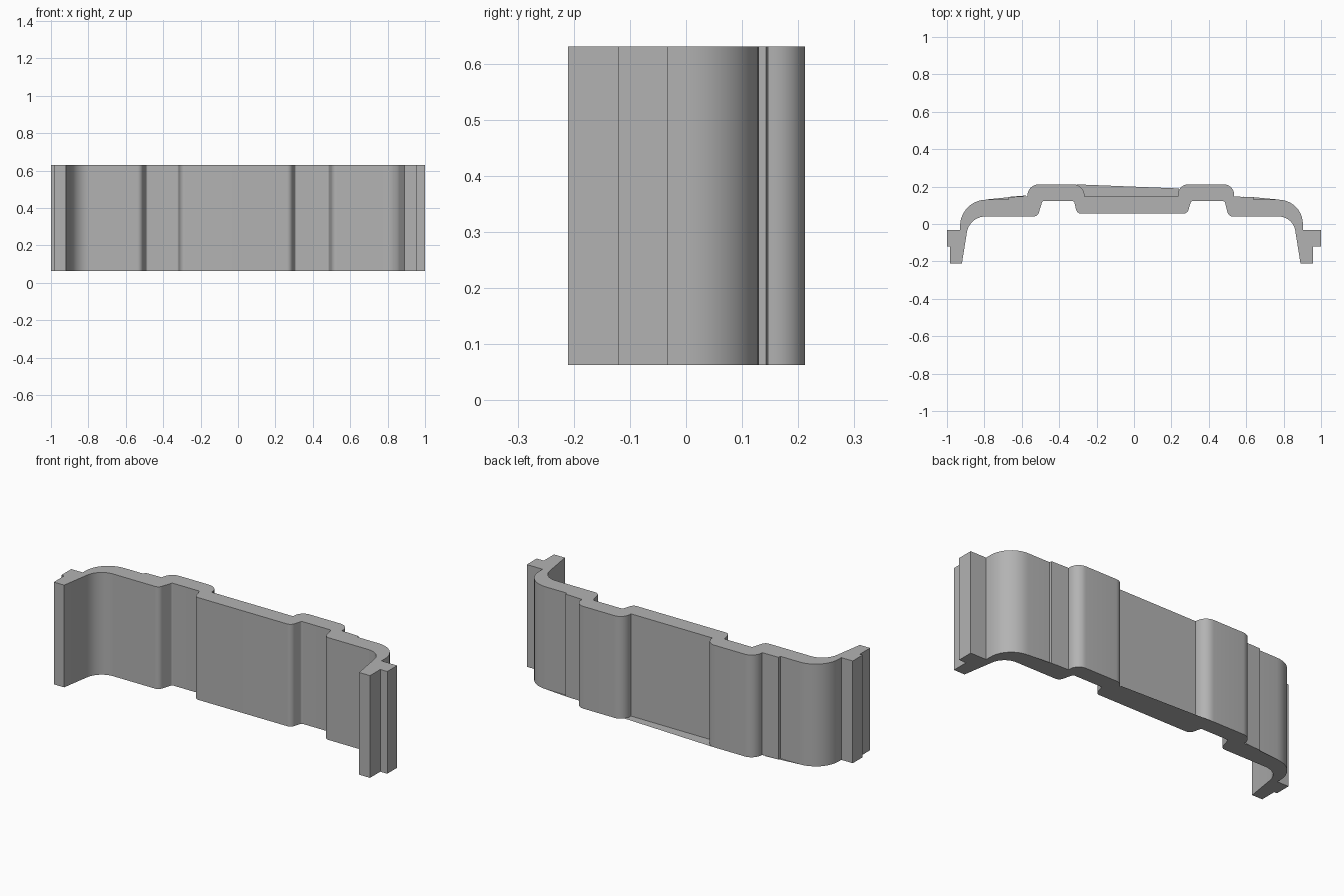
import bpy, bmesh, math
from mathutils import Vector

cube = bpy.data.objects.get("Cube")
if cube:
    bpy.data.objects.remove(cube)

BOTTOM, TOP = 0.063, 0.63

grey = bpy.data.materials.new("plain grey")
grey.use_nodes = True
GREY = (0.45, 0.45, 0.45, 1)
grey.diffuse_color = GREY
grey.node_tree.nodes["Principled BSDF"].inputs["Base Color"].default_value = GREY


def rounded(corners, steps=10):
    """Turn (x, y, radius) corners into an outline with filleted corners."""
    out = []
    for i, (x, y, r) in enumerate(corners):
        p = Vector((x, y))
        if not r:
            out.append(p)
            continue
        a = (Vector(corners[i - 1][:2]) - p).normalized()
        b = (Vector(corners[(i + 1) % len(corners)][:2]) - p).normalized()
        half = a.angle(b) / 2
        centre = p + (a + b).normalized() * (r / math.sin(half))
        start = p + a * (r / math.tan(half)) - centre
        end = p + b * (r / math.tan(half)) - centre
        sweep = start.angle_signed(end)
        for k in range(steps + 1):
            t = -sweep * k / steps
            c, s = math.cos(t), math.sin(t)
            out.append(centre + Vector((start.x * c - start.y * s,
                                        start.x * s + start.y * c)))
    return out


def make(name, outline, height):
    """Build an upright prism from an outline, or a flat sheet if height is 0."""
    bm = bmesh.new()
    face = bm.faces.new([bm.verts.new((p[0], p[1], BOTTOM)) for p in outline])
    if height:
        new = bmesh.ops.extrude_face_region(bm, geom=[face])["geom"]
        verts = [v for v in new if isinstance(v, bmesh.types.BMVert)]
        bmesh.ops.translate(bm, verts=verts, vec=(0, 0, height))
        bmesh.ops.recalc_face_normals(bm, faces=bm.faces)
    mesh = bpy.data.meshes.new(name)
    bm.to_mesh(mesh)
    bm.free()
    mesh.materials.append(grey)
    obj = bpy.data.objects.new(name, mesh)
    bpy.context.collection.objects.link(obj)
    return obj


# Back outline, from the left-hand hook across both ribs
back = [
    (-.92, -.21, 0), (-.983, -.21, 0), (-.983, -.12, 0), (-1, -.12, 0),
    (-1, -.033, 0), (-.93, -.033, 0), (-.93, .13, .14),
    (-.67, .13, 0), (-.67, .145, 0),
    (-.57, .147, 0), (-.565, .212, .06), (-.265, .212, .06), (-.265, .147, 0),
    (.235, .147, 0), (.235, .212, .055), (.535, .212, .055), (.535, .147, 0),
    (.64, .143, 0), (.64, .13, 0),
    (.903, .13, .13), (.903, -.033, 0), (1, -.033, 0),
    (1, -.12, 0), (.957, -.12, 0), (.957, -.21, 0),
]
# Front outline, returning through the rib recesses
front = [
    (.89, -.21, 0), (.85, .04, .09),
    (.505, .04, .03), (.485, .122, .01), (.305, .122, .01), (.285, .055, .03),
    (-.305, .055, .03), (-.32, .122, .01), (-.49, .122, .01), (-.515, .04, .03),
    (-.88, .04, .1),
]
clip = make("clip_body", rounded(back + front), TOP - BOTTOM)

# Thin webs along the lower edge, behind the centre panel and the shoulders
make("centre_web", [(-.265, .147), (.235, .147), (.24, .19), (-.31, .212)], 0)
make("shoulder_web_a", [(-.8, .13), (-.67, .13), (-.67, .145), (-.57, .153)], 0)
make("shoulder_web_b", [(.535, .153), (.64, .143), (.64, .13), (.78, .13)], 0)

# Smooth the curves, keep the edges crisp
bpy.ops.object.select_all(action="DESELECT")
clip.select_set(True)
bpy.context.view_layer.objects.active = clip
bpy.ops.object.shade_smooth_by_angle(angle=math.radians(30))
